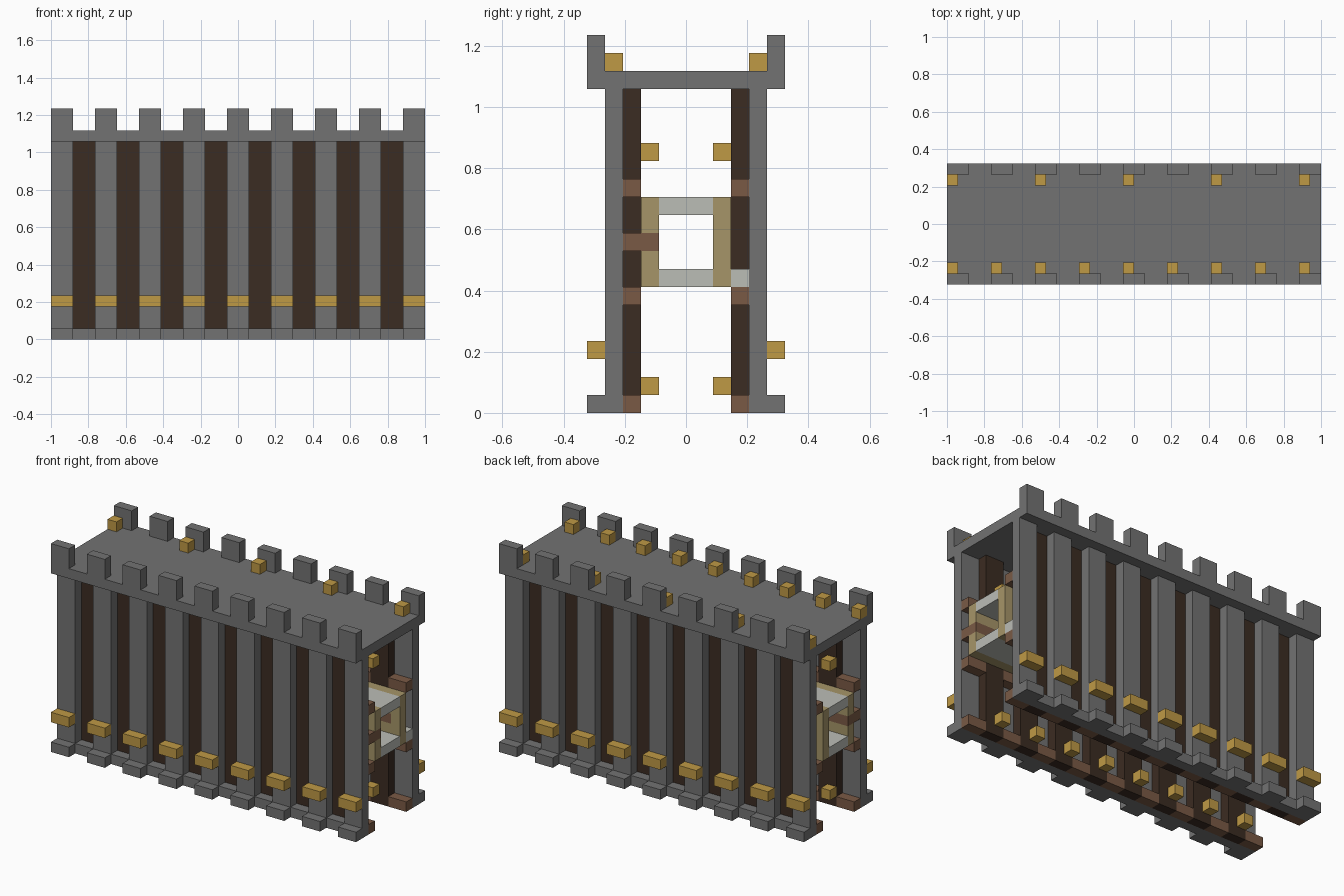
import bpy
import bmesh
from mathutils import Vector

cube = bpy.data.objects.get("Cube")
if cube:
    bpy.data.objects.remove(cube, do_unlink=True)

U = 2 / 34            # one block
LX, LY = 34, 11       # length and depth in blocks


def material(name, rgb):
    m = bpy.data.materials.new(name)
    m.use_nodes = True
    color = (*rgb, 1)
    m.diffuse_color = color
    bsdf = m.node_tree.nodes["Principled BSDF"]
    bsdf.inputs["Base Color"].default_value = color
    bsdf.inputs["Roughness"].default_value = 0.9
    return m


STONE = material("stone grey", (0.17, 0.17, 0.17))
GOLD = material("gold", (0.52, 0.32, 0.06))
DARK = material("dark wood", (0.044, 0.025, 0.016))
BROWN = material("brown wood", (0.195, 0.102, 0.06))
TAN = material("tan", (0.38, 0.30, 0.14))
PALE = material("pale stone", (0.50, 0.51, 0.47))


def part(name, mat, boxes):
    """One object from boxes given as (x, y, z, width, depth, height) in blocks."""
    bm = bmesh.new()
    for x, y, z, w, d, h in boxes:
        center = Vector((x + w / 2 - LX / 2, y + d / 2 - LY / 2, z + h / 2)) * U
        verts = bmesh.ops.create_cube(bm, size=1)["verts"]
        bmesh.ops.scale(bm, vec=Vector((w, d, h)) * U, verts=verts)
        bmesh.ops.translate(bm, vec=center, verts=verts)
    mesh = bpy.data.meshes.new(name)
    bm.to_mesh(mesh)
    bm.free()
    mesh.materials.append(mat)
    bpy.context.collection.objects.link(bpy.data.objects.new(name, mesh))


pillars = range(0, LX, 4)
gaps = range(2, LX, 4)

# roof slab
part("roof_slab", STONE, [(0, 0, 18, LX, LY, 1)])

for side in ("front", "back"):
    def row(depth):
        """Block row at a depth from this side's outer face."""
        return depth if side == "front" else LY - 1 - depth

    # outer stonework
    part(side + "_pillars", STONE, [(x, row(1), 1, 2, 1, 17) for x in pillars])
    part(side + "_sill", STONE, [(0, row(1), 0, LX, 1, 1)])
    part(side + "_feet", STONE, [(x, row(0), 0, 2, 1, 1) for x in pillars])
    part(side + "_battlements", STONE, [(x, row(0), 19, 2, 1, 2) for x in pillars])
    part(side + "_gold_bands", GOLD, [(x, row(0), 3, 2, 1, 1) for x in pillars])

    # gold studs on the roof, sparser at the back
    step = 4 if side == "front" else 8
    part(side + "_roof_studs", GOLD,
         [(x, row(1), 19, 1, 1, 1) for x in range(0, LX, step)])

    # timber panels, cross pieces and inner studs
    part(side + "_panels", DARK, [(x, row(2), 0, 2, 1, 18) for x in gaps])
    part(side + "_cross_pieces", BROWN,
         [(x, row(2), z, 2, 1, 1) for x in pillars for z in (0, 6, 12)])
    part(side + "_inner_studs", GOLD,
         [(x, row(3), z, 1, 1, 1) for x in gaps for z in (1, 14)])

    # inner passage walls with a brown rail
    part(side + "_passage_wall", TAN,
         [(0, row(3), z, LX, 1, 2) for z in (7, 10)])
    inset = 0 if side == "front" else 1
    part(side + "_passage_rail", BROWN, [(inset, row(3), 9, LX - 2 * inset, 1, 1)])

# rail ends and brackets
part("rail_ends", TAN, [(x, 7, 9, 1, 1, 1) for x in (0, LX - 1)])
part("rail_brackets", BROWN, [(x, 2, 9, 2, 1, 1) for x in pillars])
part("pale_bracket", PALE, [(LX - 1, 8, 7, 1, 1, 1)])

# passage floor and ceiling
part("passage_floor", PALE, [(0, 4, 7, LX, 3, 1)])
part("passage_ceiling", PALE, [(0, 4, 11, LX, 3, 1)])
